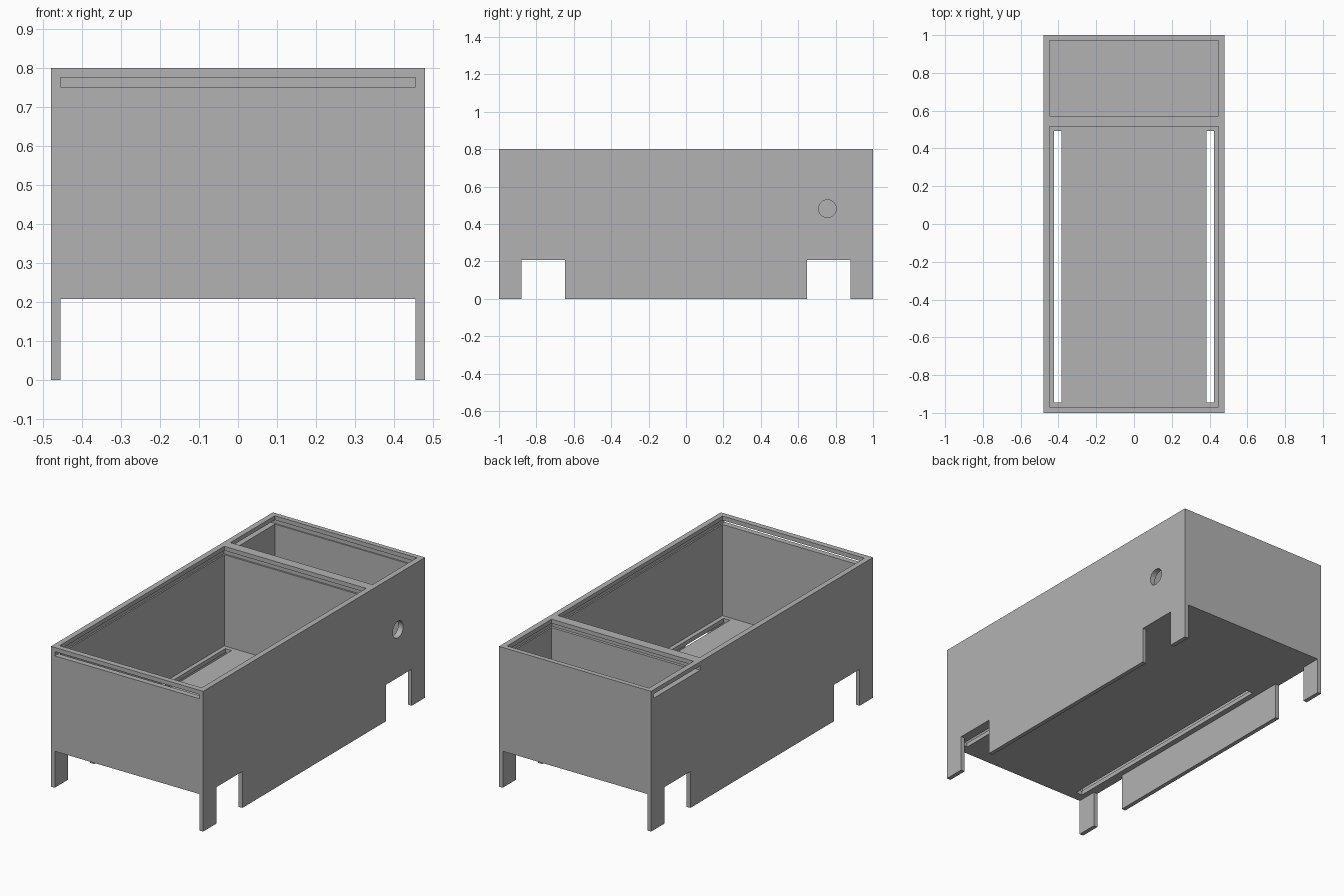
import bpy
import math

old = bpy.data.objects.get("Cube")
if old:
    bpy.data.objects.remove(old, do_unlink=True)

# Main sizes
HALF_W, HALF_L, HEIGHT = 0.48, 1.0, 0.8
SKIN = 0.024              # leg, floor and rim thickness
WALL = 0.032              # compartment wall thickness
BELLY = 0.208             # underside of the floor
OVER = 0.1                # how far cutters run past the surface
IN_X, IN_Y = HALF_W - WALL, HALF_L - WALL
LEG_X, GROOVE_Y = HALF_W - SKIN, HALF_L - SKIN
DIV_FRONT, DIV_BACK = 0.516, 0.572
GROOVE_LOW, GROOVE_TOP = HEIGHT - 2 * SKIN, HEIGHT - SKIN

grey = bpy.data.materials.new("plain_grey")
grey.use_nodes = True
colour = (0.45, 0.45, 0.45, 1)
grey.diffuse_color = colour
grey.node_tree.nodes["Principled BSDF"].inputs["Base Color"].default_value = colour


def box(name, x, y, z):
    """Box spanning the given (low, high) ranges."""
    bpy.ops.mesh.primitive_cube_add(size=1, location=[sum(r) / 2 for r in (x, y, z)])
    ob = bpy.context.object
    ob.name = name
    ob.scale = [r[1] - r[0] for r in (x, y, z)]
    bpy.ops.object.transform_apply(location=True, rotation=True, scale=True)
    return ob


def cut(body, cutter):
    """Subtract the cutter from the body, then discard it."""
    cutter.hide_render = True
    mod = body.modifiers.new(cutter.name, 'BOOLEAN')
    mod.operation = 'DIFFERENCE'
    mod.solver = 'EXACT'
    mod.object = cutter
    bpy.context.view_layer.objects.active = body
    bpy.ops.object.modifier_apply(modifier=mod.name)
    bpy.data.objects.remove(cutter, do_unlink=True)


# Solid block that the case is hollowed from
case = box("case_body", (-HALF_W, HALF_W), (-HALF_L, HALF_L), (0, HEIGHT))

# Open space beneath the floor, between the side skirts
cut(case, box("belly_space", (-LEG_X, LEG_X), (-HALF_L - OVER, HALF_L + OVER), (-OVER, BELLY)))

# Front and back compartments
inside = (BELLY + SKIN, HEIGHT + OVER)
cut(case, box("front_bay", (-IN_X, IN_X), (-IN_Y, DIV_FRONT), inside))
cut(case, box("back_bay", (-IN_X, IN_X), (DIV_BACK, IN_Y + 0.004), inside))

# Lid grooves: one opens at the front, the other at the model's right side
groove = (GROOVE_LOW, GROOVE_TOP)
cut(case, box("front_lid_groove", (-LEG_X, LEG_X), (-HALF_L - OVER, DIV_FRONT + 0.01), groove))
cut(case, box("back_lid_groove", (-HALF_W - OVER, LEG_X), (DIV_BACK - 0.016, GROOVE_Y + 0.003), groove))

# Wheel notches through both skirts
for end in (-1, 1):
    cut(case, box("wheel_notch", (-HALF_W - OVER, HALF_W + OVER),
                  sorted((end * 0.646, end * 0.88)), (-OVER, BELLY)))

# Long slots in the floor, beside the skirts
for side in (-1, 1):
    cut(case, box("floor_slot", sorted((side * 0.384, side * 0.424)),
                  (-IN_Y + SKIN, DIV_FRONT - SKIN), (BELLY - OVER, BELLY + OVER)))

# Round cable hole in one side wall
bpy.ops.mesh.primitive_cylinder_add(vertices=48, radius=0.047, depth=0.2,
                                    location=(HALF_W, 0.756, 0.482),
                                    rotation=(0, math.pi / 2, 0))
hole = bpy.context.object
hole.name = "cable_hole"
cut(case, hole)

# Finish
case.data.materials.clear()
case.data.materials.append(grey)
for face in case.data.polygons:
    face.material_index = 0
bpy.ops.object.select_all(action='DESELECT')
case.select_set(True)
bpy.context.view_layer.objects.active = case
bpy.ops.object.shade_smooth_by_angle(angle=math.radians(30))
